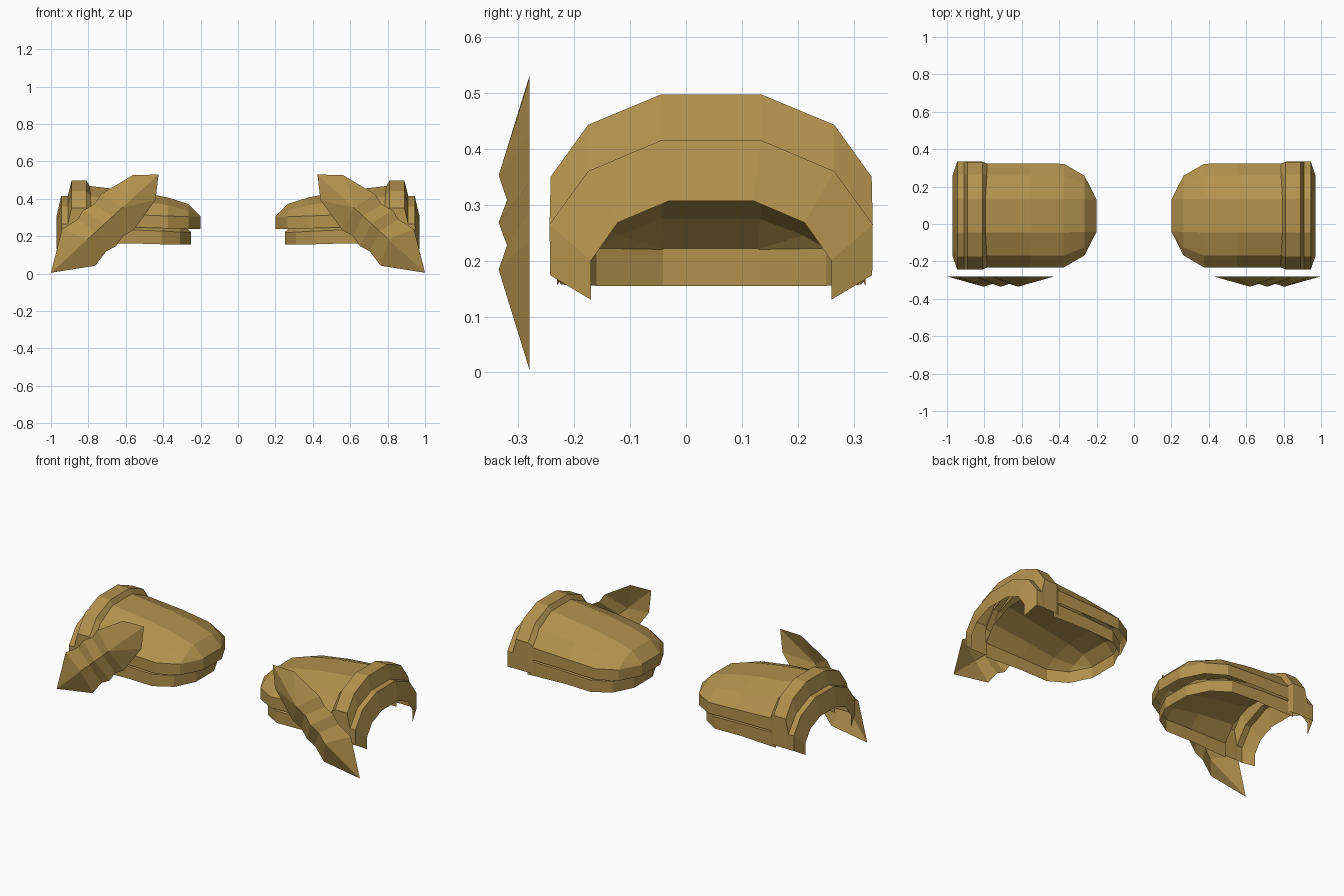
import bpy
import bmesh
from mathutils import Vector

cube = bpy.data.objects.get("Cube")
if cube:
    bpy.data.objects.remove(cube, do_unlink=True)

gold = bpy.data.materials.new("Aged gold")
gold.use_nodes = True
COLOR = (0.45, 0.29, 0.075, 1)
gold.diffuse_color = COLOR
bsdf = next(n for n in gold.node_tree.nodes if n.type == 'BSDF_PRINCIPLED')
bsdf.inputs["Base Color"].default_value = COLOR
bsdf.inputs["Roughness"].default_value = 0.6

CENTER_Y = 0.045


def finish(name, bm, outward):
    """Weld, orient, and mirror a part to the other shoulder."""
    bmesh.ops.remove_doubles(bm, verts=bm.verts, dist=0.0005)
    bmesh.ops.recalc_face_normals(bm, faces=bm.faces)
    bm.normal_update()
    if sum(f.normal.dot(outward) * f.calc_area() for f in bm.faces) < 0:
        bmesh.ops.reverse_faces(bm, faces=bm.faces)
    mesh = bpy.data.meshes.new(name)
    bm.to_mesh(mesh)
    bm.free()
    mesh.materials.append(gold)
    obj = bpy.data.objects.new(name, mesh)
    bpy.context.collection.objects.link(obj)
    obj.modifiers.new("Other shoulder", 'MIRROR').use_axis = (True, False, False)
    return obj


def arch_loft(name, stations, cap_start=False):
    """Bridge half arches (x, [(half width, z) from crown to foot])."""
    bm = bmesh.new()
    rows = []
    for x, half in stations:
        points = [(-w, z) for w, z in reversed(half)] + list(half)
        rows.append([bm.verts.new((x, CENTER_Y + y, z)) for y, z in points])
    for a, b in zip(rows, rows[1:]):
        for i in range(len(a) - 1):
            bm.faces.new((a[i], a[i + 1], b[i + 1], b[i]))
    if cap_start:
        bm.faces.new(rows[0])
    return finish(name, bm, Vector((0, 0, 1)))


def shell(name, stations):
    """Rounded pad: x, crown half width, side half width, foot, eave, shoulder, crown."""
    rows = []
    for x, top, side, foot, eave, shoulder, crown in stations:
        mid = top + (side - top) * 0.66
        rows.append((x, [(top, crown), (mid, shoulder), (side, eave), (side, foot)]))
    return arch_loft(name, rows, cap_start=True)


# Upper rounded pad
shell("upper_pad", [
    (0.20, 0.085, 0.086, 0.24, 0.305, 0.306, 0.307),
    (0.265, 0.087, 0.213, 0.24, 0.305, 0.335, 0.372),
    (0.375, 0.09, 0.277, 0.242, 0.308, 0.366, 0.407),
    (0.55, 0.09, 0.278, 0.247, 0.315, 0.392, 0.44),
    (0.82, 0.09, 0.278, 0.25, 0.325, 0.415, 0.472),
])

# Smaller pad nested underneath, showing as a lower band
shell("lower_pad", [
    (0.25, 0.085, 0.086, 0.155, 0.22, 0.221, 0.222),
    (0.31, 0.087, 0.205, 0.155, 0.222, 0.245, 0.275),
    (0.41, 0.09, 0.268, 0.157, 0.228, 0.27, 0.302),
    (0.58, 0.09, 0.272, 0.162, 0.235, 0.3, 0.335),
    (0.82, 0.09, 0.276, 0.155, 0.24, 0.325, 0.375),
])

# Stepped outer rim
inner = [(0.09, 0.455), (0.212, 0.41), (0.277, 0.33), (0.277, 0.175)]
collar = [(0.09, 0.497), (0.22, 0.443), (0.287, 0.35), (0.288, 0.174)]
lip = [(0.09, 0.415), (0.22, 0.36), (0.289, 0.265), (0.288, 0.174)]
opening = [(0.075, 0.307), (0.167, 0.268), (0.215, 0.2), (0.215, 0.13)]
arch_loft("outer_rim", [(0.785, inner), (0.81, collar), (0.89, collar),
                        (0.91, lip), (0.945, lip), (0.97, opening)])

# Diagonal ridged spike plate: distance along axis, half width, ridge distance, ridge y
low_tip = Vector((1.0, -0.28, 0.005))
high_tip = Vector((0.425, -0.28, 0.53))
along = (high_tip - low_tip).normalized()
across = Vector((along.z, 0, -along.x))
ridges = [(0.2, 0.132, 0.265, -0.335), (0.296, 0.115, 0.33, -0.32),
          (0.353, 0.13, 0.39, -0.335), (0.418, 0.115, 0.45, -0.32),
          (0.48, 0.13, 0.515, -0.335)]
bm = bmesh.new()
tip = bm.verts.new(low_tip)
end = bm.verts.new(high_tip)
mids = []
for _, _, r, y in ridges:
    p = low_tip + along * r
    p.y = y
    mids.append(bm.verts.new(p))
for side in (-1, 1):
    edge = [bm.verts.new(low_tip + along * s + across * w * side) for s, w, _, _ in ridges]
    head = bm.verts.new(low_tip + along * 0.675 + across * 0.09 * side)
    bm.faces.new((tip, edge[0], mids[0]))
    for i in range(len(ridges) - 1):
        bm.faces.new((edge[i], edge[i + 1], mids[i + 1], mids[i]))
    bm.faces.new((edge[-1], head, mids[-1]))
    bm.faces.new((head, end, mids[-1]))
finish("spike_plate", bm, Vector((0, -1, 0)))
